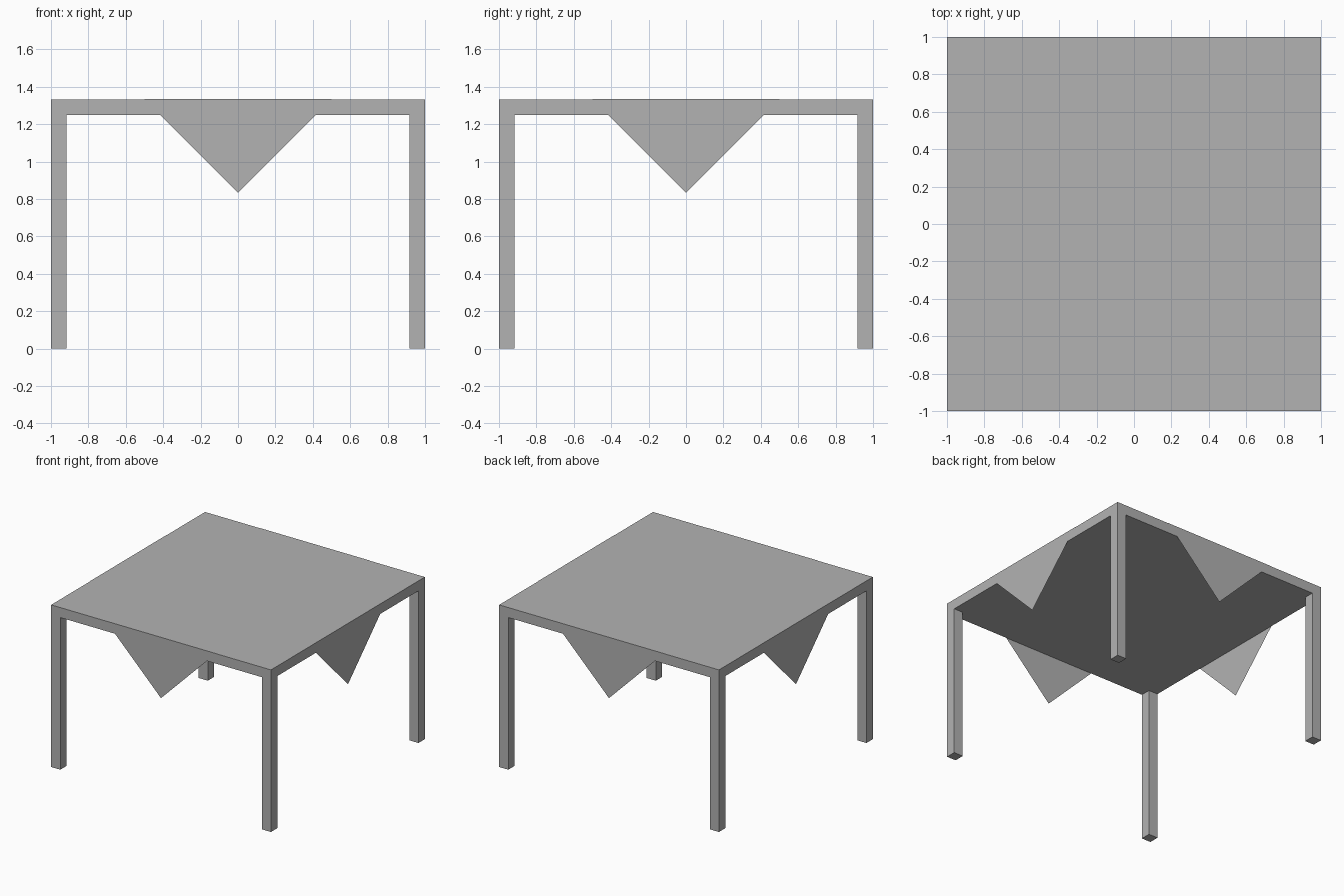
import bpy, bmesh
from math import pi
from mathutils import Matrix, Vector

TOP, HALF, BAR, GAP = 1.333, 1.0, 0.083, 0.001

cube = bpy.data.objects.get("Cube")
if cube:
    bpy.data.objects.remove(cube)

grey = bpy.data.materials.new("grey")
grey.use_nodes = True
colour = (0.448, 0.448, 0.448, 1)
grey.diffuse_color = colour
grey.node_tree.nodes["Principled BSDF"].inputs["Base Color"].default_value = colour


def finish(name, bm):
    mesh = bpy.data.meshes.new(name)
    bm.to_mesh(mesh)
    bm.free()
    mesh.materials.append(grey)
    bpy.context.collection.objects.link(bpy.data.objects.new(name, mesh))


def box(name, low, high):
    low, high = Vector(low), Vector(high)
    bm = bmesh.new()
    bmesh.ops.create_cube(bm, size=1, matrix=Matrix.Translation((low + high) / 2)
                          @ Matrix.Diagonal((*(high - low), 1)))
    finish(name, bm)


# Square slab and four corner legs, just inside the cloth
edge = HALF - GAP
slab_top = TOP - GAP
slab_base = TOP - BAR
box("table_top", (-edge, -edge, slab_base), (edge, edge, slab_top))
for side, sx in (("left", 1), ("right", -1)):
    for end, sy in (("front", -1), ("back", 1)):
        centre = HALF - GAP - BAR / 2
        x, y, r = sx * centre, sy * centre, BAR / 2
        box(f"{end}_{side}_leg", (x - r, y - r, 0), (x + r, y + r, slab_base))

# Cloth turned an eighth turn: octagon on top, a triangular corner over each edge
bm = bmesh.new()
rim = []
for i in range(4):
    turn = Matrix.Rotation(i * pi / 2, 3, "Z")
    pair = [bm.verts.new(turn @ Vector((x, -HALF, TOP))) for x in (-HALF / 2, HALF / 2)]
    tip = bm.verts.new(turn @ Vector((0, -HALF, TOP - HALF / 2)))
    bm.faces.new((pair[0], tip, pair[1]))
    rim += pair
bm.faces.new(rim)
finish("tablecloth", bm)
